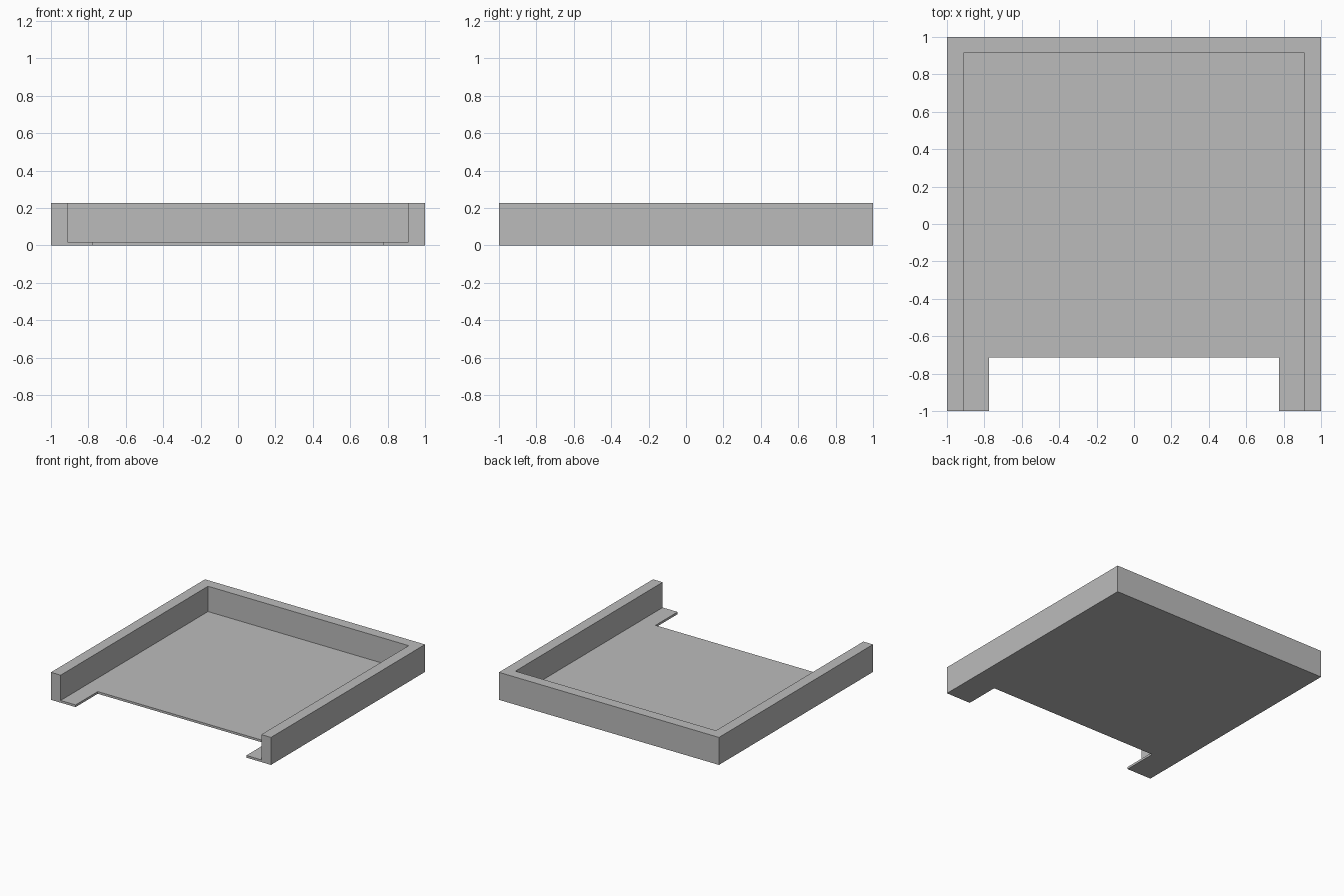
import bpy
from mathutils import Vector

cube = bpy.data.objects.get("Cube")
if cube:
    bpy.data.objects.remove(cube, do_unlink=True)

HEIGHT = 0.226
FLOOR = 0.018
INNER_X = 0.912
INNER_BACK = 0.913
NOTCH_X = 0.776
NOTCH_BACK = -0.713
OVER = 0.2  # how far cutters reach past the block

grey = bpy.data.materials.new("plain grey")
grey.use_nodes = True
colour = (0.5, 0.5, 0.5, 1)
grey.diffuse_color = colour
grey.node_tree.nodes["Principled BSDF"].inputs["Base Color"].default_value = colour


def box(name, low, high):
    """Box between two opposite corners."""
    low, high = Vector(low), Vector(high)
    bpy.ops.mesh.primitive_cube_add(size=1, location=(low + high) / 2)
    obj = bpy.context.object
    obj.name = name
    obj.scale = high - low
    bpy.ops.object.transform_apply(location=True, rotation=False, scale=True)
    obj.data.materials.append(grey)
    return obj


def cut(target, cutter):
    """Subtract a hidden helper from the target."""
    mod = target.modifiers.new(cutter.name, "BOOLEAN")
    mod.operation = "DIFFERENCE"
    mod.solver = "EXACT"
    mod.object = cutter
    cutter.hide_render = True
    cutter.display_type = "WIRE"


# Tray block, open at the top and the front
tray = box("tray", (-1, -1, 0), (1, 1, HEIGHT))

# Recess that leaves the floor, two side walls and the back wall
cut(tray, box("recess_cutter", (-INNER_X, -1 - OVER, FLOOR),
              (INNER_X, INNER_BACK, HEIGHT + OVER)))

# Notch through the front edge of the floor
cut(tray, box("notch_cutter", (-NOTCH_X, -1 - OVER, -OVER),
              (NOTCH_X, NOTCH_BACK, HEIGHT + OVER)))
